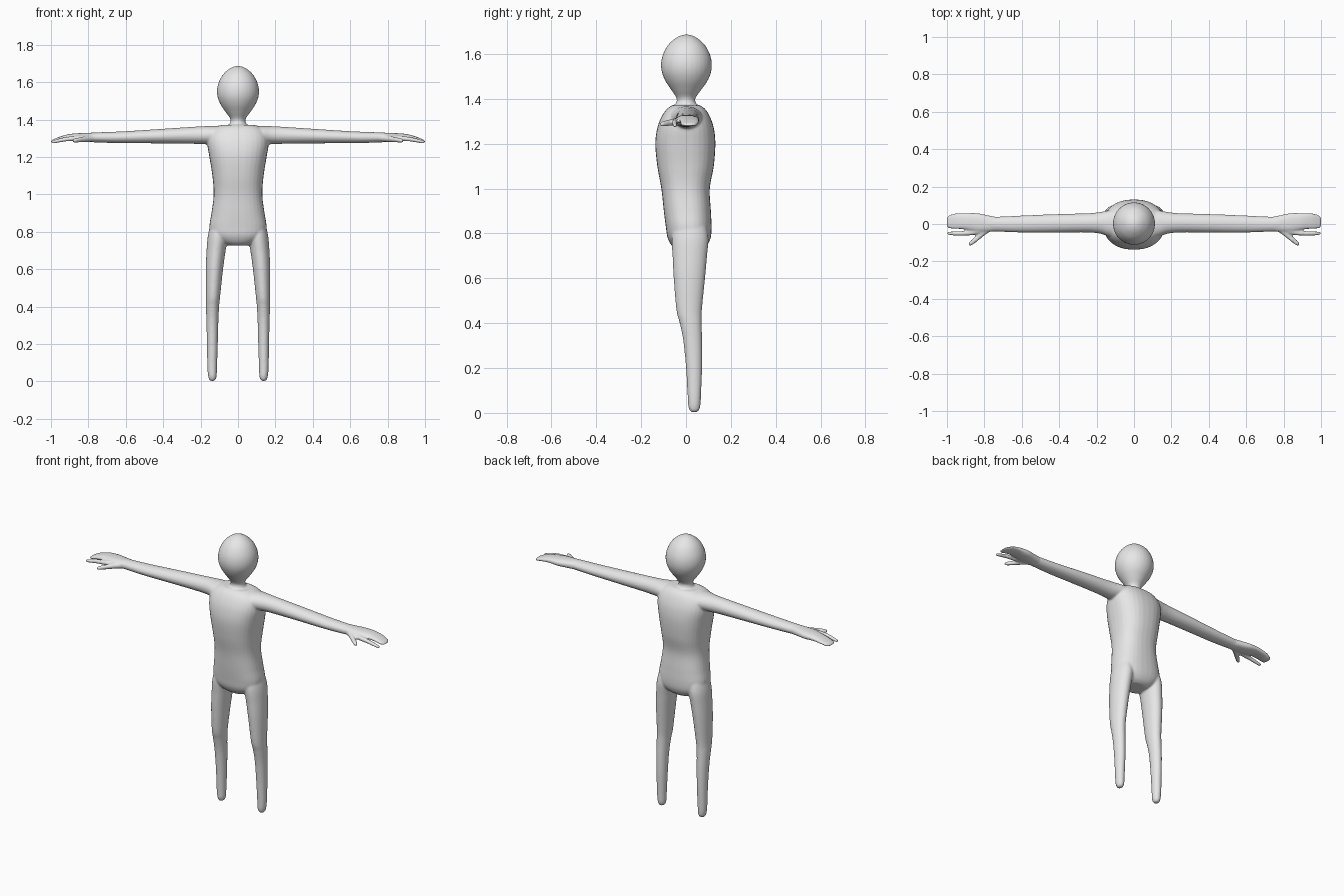
import bpy, bmesh, math

SIDES = 32
STEPS = 5
bm = bmesh.new()


def smooth_rows(rows):
    """Catmull-Rom interpolation between the given cross-sections."""
    out = []
    for i in range(len(rows) - 1):
        p0, p1 = rows[max(i - 1, 0)], rows[i]
        p2, p3 = rows[i + 1], rows[min(i + 2, len(rows) - 1)]
        for k in range(STEPS):
            t = k / STEPS
            out.append([0.5 * (2 * b + (c - a) * t + (2 * a - 5 * b + 4 * c - d) * t * t
                               + (3 * b - a - 3 * c + d) * t ** 3)
                        for a, b, c, d in zip(p0, p1, p2, p3)])
    return out + [rows[-1]]


def loft(rows, axis, side=1, power=2.0):
    """Rows are (position on axis, two centre coordinates, two radii)."""
    rings = []
    for t, a, b, ra, rb in smooth_rows(rows):
        ring = []
        for k in range(SIDES):
            ang = 2 * math.pi * k / SIDES
            c, s = math.cos(ang), math.sin(ang)
            u = a + ra * math.copysign(abs(c) ** (2 / power), c)
            v = b + rb * math.copysign(abs(s) ** (2 / power), s)
            co = (u, v, t) if axis == 'z' else (t, u, v)
            ring.append(bm.verts.new((co[0] * side, co[1], co[2])))
        rings.append(ring)
    for r0, r1 in zip(rings, rings[1:]):
        for k in range(SIDES):
            n = (k + 1) % SIDES
            bm.faces.new((r0[k], r0[n], r1[n], r1[k]))
    bm.faces.new(rings[0])
    bm.faces.new(rings[-1])


# Torso
loft([(.728, 0, .015, .06, .055), (.745, 0, .015, .10, .078), (.78, 0, .014, .143, .096),
      (.83, 0, .012, .153, .102), (.90, 0, .006, .142, .105), (1.0, 0, -.002, .130, .108),
      (1.10, 0, -.002, .137, .126), (1.20, 0, -.003, .153, .134), (1.27, 0, -.002, .164, .126),
      (1.32, 0, -.001, .158, .108), (1.355, 0, 0, .13, .085), (1.372, 0, 0, .085, .06)],
     'z', power=2.4)

# Neck and egg-shaped head
loft([(1.33, 0, 0, .07, .07), (1.365, 0, 0, .052, .054), (1.39, 0, 0, .040, .041),
      (1.41, 0, 0, .044, .046), (1.44, 0, .001, .066, .067), (1.48, 0, .002, .093, .094),
      (1.52, 0, .002, .109, .110), (1.56, 0, .002, .112, .113), (1.60, 0, .002, .103, .104),
      (1.64, 0, .002, .081, .082), (1.668, 0, .002, .052, .052), (1.682, 0, .002, .026, .026),
      (1.687, 0, .002, .004, .004)], 'z')

LEG = [(.003, .137, .037, .008, .010), (.010, .137, .037, .017, .020),
       (.03, .137, .037, .023, .027), (.08, .138, .037, .026, .030),
       (.20, .137, .036, .029, .036), (.32, .137, .030, .032, .042),
       (.40, .136, .021, .035, .049), (.46, .133, .014, .038, .057),
       (.60, .126, .015, .046, .070), (.70, .117, .017, .051, .077),
       (.78, .107, .018, .054, .082), (.85, .10, .016, .045, .07)]
ARM = [(.04, 0, 1.318, .07, .050), (.12, .002, 1.318, .072, .049), (.18, .006, 1.317, .058, .048),
       (.25, .006, 1.316, .051, .045), (.40, .004, 1.312, .049, .039), (.60, .000, 1.306, .045, .032),
       (.70, -.001, 1.305, .041, .029), (.78, -.001, 1.305, .038, .026)]
PALM = [(.73, -.001, 1.305, .037, .026), (.78, .002, 1.305, .044, .025),
        (.84, .008, 1.305, .050, .023), (.90, .014, 1.305, .044, .018),
        (.95, .015, 1.297, .042, .013), (.98, .013, 1.288, .038, .010),
        (.995, .011, 1.284, .031, .007), (1.001, .010, 1.282, .020, .004)]
FINGER = [(.79, -.026, 1.302, .020, .018), (.86, -.045, 1.300, .014, .014),
          (.92, -.050, 1.295, .012, .012), (.97, -.050, 1.285, .011, .010),
          (.992, -.050, 1.281, .009, .008), (1.0, -.050, 1.280, .004, .004)]
THUMB = [(.76, -.010, 1.302, .025, .020), (.80, -.040, 1.298, .022, .017),
         (.84, -.076, 1.293, .018, .014), (.87, -.100, 1.288, .015, .012),
         (.885, -.110, 1.287, .007, .007)]

# Legs, arms and hands on both sides
for side in (1, -1):
    loft(LEG, 'z', side)
    loft(ARM, 'x', side)
    loft(PALM, 'x', side, 2.3)
    loft(FINGER, 'x', side)
    loft(THUMB, 'x', side)

bmesh.ops.recalc_face_normals(bm, faces=bm.faces)
mesh = bpy.data.meshes.new("body")
bm.to_mesh(mesh)
bm.free()
body = bpy.data.objects.new("body", mesh)
bpy.context.collection.objects.link(body)

# Plain grey clay
clay = bpy.data.materials.new("clay grey")
clay.diffuse_color = (.8, .8, .8, 1)
mesh.materials.append(clay)

# Fuse the parts into one skin and soften the joins
fuse = body.modifiers.new("fuse", 'REMESH')
fuse.mode = 'VOXEL'
fuse.voxel_size = .0055
fuse.use_smooth_shade = True
soften = body.modifiers.new("soften", 'SMOOTH')
soften.factor = .5
soften.iterations = 6
for poly in mesh.polygons:
    poly.use_smooth = True
